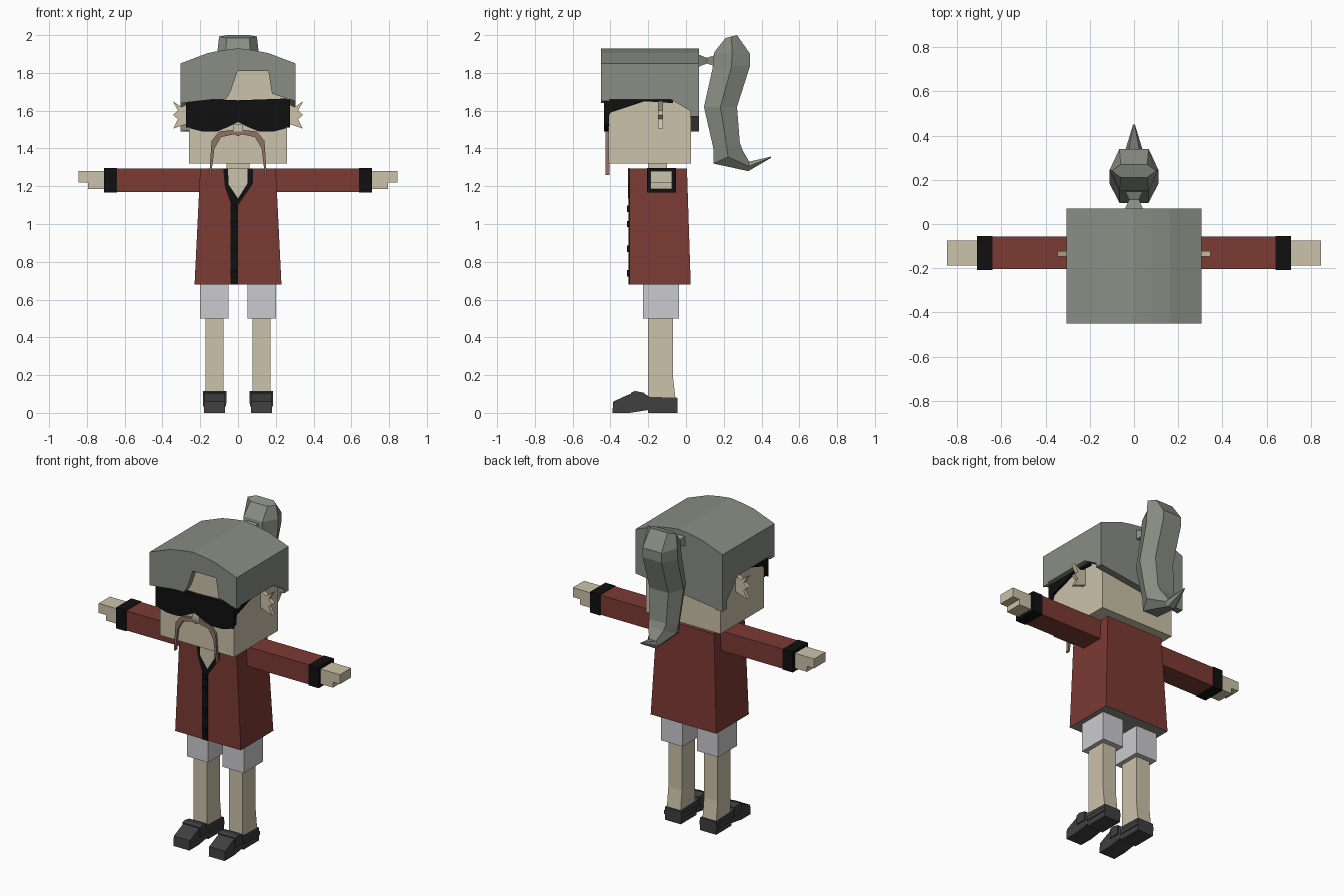
import bpy
import bmesh

default_cube = bpy.data.objects.get("Cube")
if default_cube:
    bpy.data.objects.remove(default_cube, do_unlink=True)


def make_material(name, red, green, blue):
    material = bpy.data.materials.new(name)
    material.use_nodes = True
    colour = (red, green, blue, 1)
    material.diffuse_color = colour
    material.node_tree.nodes["Principled BSDF"].inputs["Base Color"].default_value = colour
    return material


skin = make_material("skin", .6, .54, .4)
grey_hair = make_material("grey hair", .25, .27, .23)
red_cloth = make_material("red cloth", .2, .042, .034)
black_trim = make_material("black trim", .005, .005, .005)
white_cloth = make_material("white cloth", .6, .6, .62)
shoe_leather = make_material("shoe leather", .05, .05, .05)
moustache_brown = make_material("moustache brown", .27, .17, .13)


def loft(name, rings, material):
    """Join a series of equally long point rings and cap both ends."""
    bm = bmesh.new()
    loops = [[bm.verts.new(point) for point in ring] for ring in rings]
    count = len(loops[0])
    for lower, upper in zip(loops, loops[1:]):
        for i in range(count):
            j = (i + 1) % count
            bm.faces.new((lower[i], lower[j], upper[j], upper[i]))
    bm.faces.new(loops[0])
    bm.faces.new(loops[-1])
    bmesh.ops.recalc_face_normals(bm, faces=bm.faces)
    mesh = bpy.data.meshes.new(name)
    bm.to_mesh(mesh)
    bm.free()
    mesh.materials.append(material)
    obj = bpy.data.objects.new(name, mesh)
    bpy.context.collection.objects.link(obj)
    return obj


def prism(name, profile, axis, start, end, material):
    """Extrude a flat profile along the x or y axis."""
    def place(u, v, depth):
        return (depth, u, v) if axis == "x" else (u, depth, v)
    rings = [[place(u, v, depth) for u, v in profile] for depth in (start, end)]
    return loft(name, rings, material)


def rectangle(x_range, y_range, z):
    (x0, x1), (y0, y1) = x_range, y_range
    return [(x0, y0, z), (x1, y0, z), (x1, y1, z), (x0, y1, z)]


def box(name, x_range, y_range, z_range, material):
    return loft(name, [rectangle(x_range, y_range, z) for z in z_range], material)


def mirrored(half):
    """Complete a left-to-right symmetric profile from its +x half."""
    return half + [(-x, z) for x, z in reversed(half) if x > 0]


# Head, neck and nose
box("head", (-.26, .26), (-.41, .027), (1.32, 1.82), skin)
box("neck", (-.06, .06), (-.2, -.1), (1.27, 1.33), skin)
box("nose", (-.025, .025), (-.425, -.4), (1.49, 1.53), skin)

# Hair cap: curved crown with hanging panels, lower at the right rear corner
crown = mirrored([(0, 1.93), (.08, 1.92), (.16, 1.905), (.305, 1.85), (.305, 1.81)])
prism("hair_crown", crown, "y", -.45, .07, grey_hair)
fringe = [(-.305, 1.82), (-.305, 1.64), (-.13, 1.66), (-.065, 1.66), (-.04, 1.7),
          (0, 1.815), (.16, 1.815), (.18, 1.69), (.305, 1.65), (.305, 1.82)]
prism("hair_fringe", fringe, "y", -.45, -.405, grey_hair)
for side, word, rear in ((1, "left", 1.57), (-1, "right", 1.49)):
    panel = [(-.45, 1.82), (-.45, 1.66), (-.08, 1.66), (.07, rear), (.07, 1.82)]
    prism(f"hair_side_{word}", panel, "x", side * .258, side * .305, grey_hair)
rear_panel = [(-.305, 1.82), (-.305, 1.49), (.305, 1.57), (.305, 1.82)]
prism("hair_rear", rear_panel, "y", .025, .07, grey_hair)

# Ponytail: six-sided rings from front edge to rear edge, with a curled tip
knot = [(.06, .045, .035), (.11, .022, .015), (.17, .05, .035)]
loft("ponytail_knot", [[(-w, y, 1.865 - h), (w, y, 1.865 - h),
                        (w, y, 1.865 + h), (-w, y, 1.865 + h)]
                       for y, w, h in knot], grey_hair)
tail_sections = [
    ((.21, 1.985), (.27, 2), .1),
    ((.15, 1.91), (.34, 1.9), .11),
    ((.14, 1.82), (.34, 1.84), .11),
    ((.095, 1.62), (.27, 1.62), .11),
    ((.145, 1.4), (.285, 1.43), .1),
    ((.145, 1.32), (.3, 1.39), .09),
    ((.33, 1.28), (.335, 1.33), .04),
    ((.45, 1.35), (.45, 1.357), .004),
]
tail_rings = []
for (front_y, front_z), (rear_y, rear_z), width in tail_sections:
    flat = width * .6
    middle_y, middle_z = (front_y + rear_y) / 2, (front_z + rear_z) / 2
    tail_rings.append([
        (-flat, front_y, front_z), (flat, front_y, front_z),
        (width, middle_y, middle_z),
        (flat, rear_y, rear_z), (-flat, rear_y, rear_z),
        (-width, middle_y, middle_z)])
loft("ponytail", tail_rings, grey_hair)

# Sunglasses
lenses = mirrored([(0, 1.655), (.275, 1.665), (.275, 1.53), (.25, 1.505), (.19, 1.49),
                   (.11, 1.49), (.05, 1.515), (0, 1.54)])
prism("sunglasses_front", lenses, "y", -.435, -.408, black_trim)
temple = [(-.435, 1.665), (-.435, 1.51), (-.4, 1.59), (-.22, 1.65), (-.07, 1.64), (-.07, 1.665)]

# Drooping moustache
moustache = mirrored([(0, 1.5), (.1, 1.49), (.14, 1.44), (.152, 1.26), (.142, 1.26),
                      (.125, 1.4), (.09, 1.46), (.02, 1.475), (0, 1.465)])
prism("moustache", moustache, "y", -.425, -.405, moustache_brown)

# Coat with a grey underside
coat = loft("coat", [rectangle((-.23, .23), (-.3, .025), .68),
                     rectangle((-.2, .2), (-.3, .005), 1.295)], red_cloth)
coat.data.materials.append(grey_hair)
for face in coat.data.polygons:
    if face.normal.z < -.5:
        face.material_index = 1

# Neckline, front strip and buttons
collar = [(-.078, 1.295), (-.07, 1.2), (-.035, 1.1), (0, 1.1), (.08, 1.215), (.08, 1.295)]
prism("collar_trim", collar, "y", -.304, -.298, black_trim)
opening = [(-.053, 1.296), (-.05, 1.21), (0, 1.135), (.05, 1.215), (.05, 1.296)]
prism("collar_opening", opening, "y", -.307, -.3, skin)
box("coat_strip", (-.04, 0), (-.304, -.298), (.68, 1.12), black_trim)
for number, height in enumerate((.74, .87, 1, 1.08)):
    box(f"button_{number}", (-.034, -.006), (-.312, -.3), (height - .017, height + .017), black_trim)

# Paired parts
ear = [(.255, 1.64), (.3, 1.62), (.345, 1.65), (.318, 1.6), (.345, 1.578),
       (.318, 1.555), (.343, 1.505), (.255, 1.535)]
shoe = [(-.39, 0), (-.3, 0), (-.2, .015), (-.2, 0), (-.045, 0), (-.045, .08), (-.19, .085),
        (-.22, .1), (-.27, .11), (-.32, .09), (-.385, .06)]
strap = [(-.29, .05), (-.22, .05), (-.22, .106), (-.27, .116), (-.29, .108)]
heel_rim = [(-.2, .035), (-.045, .035), (-.045, .06), (-.2, .06)]

for side, word in ((1, "left"), (-1, "right")):
    def span(inner, outer):
        return (side * inner, side * outer)

    prism(f"temple_{word}", temple, "x", *span(.255, .275), black_trim)
    prism(f"ear_{word}", [(side * x, z) for x, z in ear], "y", -.147, -.122, skin)

    # Sleeve, cuff and blocky hand
    box(f"sleeve_{word}", span(.15, .64), (-.203, -.057), (1.17, 1.294), red_cloth)
    box(f"cuff_{word}", span(.64, .71), (-.207, -.054), (1.166, 1.297), black_trim)
    box(f"hand_{word}", span(.7, .845), (-.187, -.075), (1.22, 1.28), skin)
    box(f"palm_{word}", span(.7, .795), (-.187, -.075), (1.185, 1.22), skin)

    # Shorts and leg
    box(f"shorts_{word}", span(.05, .2), (-.227, -.037), (.5, .7), white_cloth)
    leg_sections = ((-.055, .07), (-.07, .2), (-.07, .52))
    loft(f"leg_{word}", [rectangle(span(.077, .173), (-.2, rear), z)
                         for rear, z in leg_sections], skin)

    # Shoe with raised strap and heel band
    prism(f"shoe_{word}", shoe, "x", *span(.068, .18), shoe_leather)
    prism(f"shoe_strap_{word}", strap, "x", *span(.062, .186), shoe_leather)
    prism(f"heel_band_{word}", heel_rim, "x", *span(.063, .185), shoe_leather)
